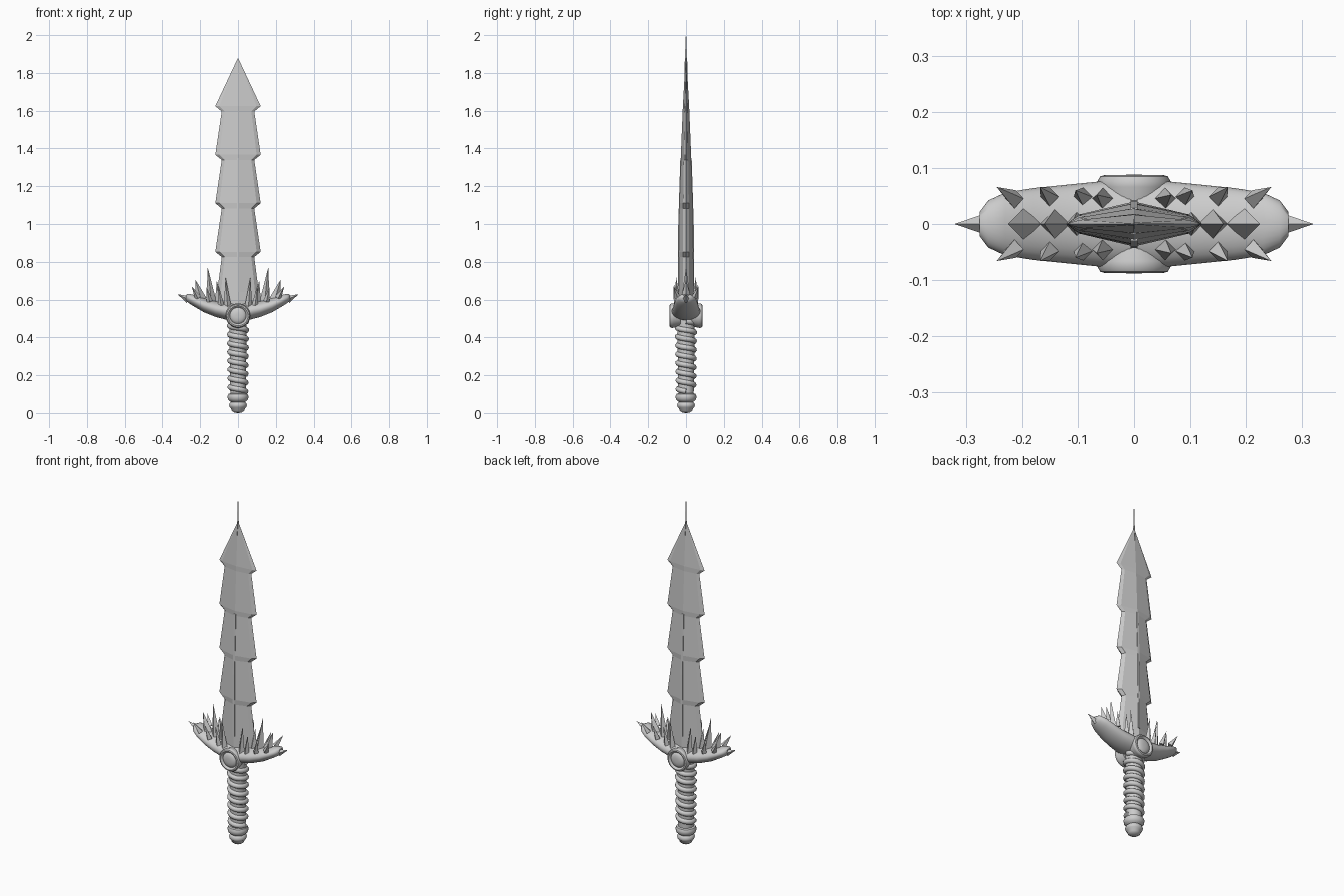
import bpy, bmesh, math
from mathutils import Vector

if "Cube" in bpy.data.objects:
    bpy.data.objects.remove(bpy.data.objects["Cube"], do_unlink=True)

steel = bpy.data.materials.new("grey steel")
steel.use_nodes = True
GREY = (0.6, 0.6, 0.6, 1)
steel.diffuse_color = GREY
steel.node_tree.nodes["Principled BSDF"].inputs["Base Color"].default_value = GREY


def finish(name, bm, smooth=None):
    bmesh.ops.recalc_face_normals(bm, faces=bm.faces)
    mesh = bpy.data.meshes.new(name)
    bm.to_mesh(mesh)
    bm.free()
    mesh.materials.append(steel)
    obj = bpy.data.objects.new(name, mesh)
    bpy.context.collection.objects.link(obj)
    if smooth:
        bpy.ops.object.select_all(action='DESELECT')
        obj.select_set(True)
        bpy.context.view_layer.objects.active = obj
        bpy.ops.object.shade_smooth_by_angle(angle=math.radians(smooth))
    return obj


def loft(name, rings, smooth=None):
    """Skin a list of closed rings and cap both ends."""
    bm = bmesh.new()
    loops = [[bm.verts.new(p) for p in ring] for ring in rings]
    n = len(loops[0])
    for a, b in zip(loops, loops[1:]):
        for i in range(n):
            j = (i + 1) % n
            bm.faces.new((a[i], a[j], b[j], b[i]))
    bm.faces.new(loops[0])
    bm.faces.new(loops[-1])
    return finish(name, bm, smooth)


def lathe(name, profile, place, sides=32, smooth=40):
    """Revolve (radius, height) pairs; place maps the local point to the model."""
    angles = [math.tau * i / sides for i in range(sides)]
    return loft(name, [[place(r * math.cos(a), r * math.sin(a), h) for a in angles]
                       for r, h in profile], smooth)


def spike(name, base, tip, radius):
    """Four-sided pyramid leaning from base to tip."""
    base, tip = Vector(base), Vector(tip)
    turn = Vector((0, 0, 1)).rotation_difference(tip - base)
    bm = bmesh.new()
    ring = [bm.verts.new(base + turn @ Vector(d) * radius)
            for d in ((1, 0, 0), (0, 1, 0), (-1, 0, 0), (0, -1, 0))]
    top = bm.verts.new(tip)
    bm.faces.new(ring)
    for i in range(4):
        bm.faces.new((ring[i], ring[(i + 1) % 4], top))
    return finish(name, bm)


# Blade: stepped outline with a diamond section and bevelled edges
outline = [(0.55, 0.115), (0.64, 0.11)]
for step in range(4):
    z = 0.825 + 0.257 * step
    outline += [(z, 0.086), (z + 0.028, 0.12)]
outline.append((1.878, 0.001))


def blade_ring(z, w):
    t = 0.04 * min(1, (1.9 - z) / 0.9) ** 0.75
    inner, bevel = w * 0.82, t * 0.42
    return [(w, 0, z), (inner, bevel, z), (0, t, z), (-inner, bevel, z),
            (-w, 0, z), (-inner, -bevel, z), (0, -t, z), (inner, -bevel, z)]


loft("blade", [blade_ring(z, w) for z, w in outline])

# Central ridges on both faces and the thin needle at the point
for side, label in ((-1, "front"), (1, "back")):
    loft("blade_ridge_" + label,
         [[(sx * 0.006, side * y, z) for sx, y in
           ((-1, 0.02), (1, 0.02), (1, depth), (-1, depth))]
          for z, depth in ((0.64, 0.043), (1.0, 0.041), (1.35, 0.030))])
loft("point_needle", [[(sx * 0.0008, sy * d, z) for sx, sy in
                       ((-1, -1), (1, -1), (1, 1), (-1, 1))]
                      for z, d in ((1.80, 0.009), (1.90, 0.005), (2.0, 0.001))])

# Crossguard: upswept crescent lofted from elliptical sections
half = [(0, 0.535, 0.078, 0.046), (0.06, 0.538, 0.076, 0.045),
        (0.12, 0.550, 0.070, 0.041), (0.18, 0.570, 0.064, 0.037),
        (0.23, 0.593, 0.056, 0.031), (0.26, 0.606, 0.042, 0.025),
        (0.275, 0.610, 0.022, 0.014)]
sections = [(-x, z, ry, rz) for x, z, ry, rz in half[:0:-1]] + half
SIDES = 28
loft("crossguard", [[(x, ry * math.cos(math.tau * i / SIDES),
                      z + rz * math.sin(math.tau * i / SIDES)) for i in range(SIDES)]
                    for x, z, ry, rz in sections], 50)

# Spikes along the crossguard: base x, y, z, tip x, y, z, radius
center_row = [((0.10, 0, 0.57), (0.112, 0, 0.70), 0.024),
              ((0.14, 0, 0.58), (0.16, 0, 0.77), 0.028),
              ((0.195, 0, 0.60), (0.225, 0, 0.705), 0.030),
              ((0.262, 0, 0.60), (0.32, 0, 0.628), 0.020)]
side_row = [((0.055, 0.045, 0.56), (0.066, 0.052, 0.72), 0.020),
            ((0.09, 0.048, 0.57), (0.104, 0.060, 0.68), 0.017),
            ((0.15, 0.048, 0.59), (0.168, 0.066, 0.67), 0.017),
            ((0.212, 0.044, 0.61), (0.245, 0.066, 0.67), 0.017)]
for sx, side in ((1, "left"), (-1, "right")):
    for i, (base, tip, r) in enumerate(center_row):
        spike(f"{side}_center_spike_{i + 1}", (sx * base[0], 0, base[2]),
              (sx * tip[0], 0, tip[2]), r)
    for sy, face in ((-1, "front"), (1, "back")):
        for i, (base, tip, r) in enumerate(side_row):
            spike(f"{side}_{face}_spike_{i + 1}", (sx * base[0], sy * base[1], base[2]),
                  (sx * tip[0], sy * tip[1], tip[2]), r)

# Round bosses with a raised rim and a domed centre
boss = [(0.055, 0.03), (0.064, 0.066), (0.065, 0.076), (0.060, 0.085), (0.053, 0.087),
        (0.046, 0.082), (0.043, 0.076), (0.040, 0.080), (0.028, 0.086), (0.012, 0.088),
        (0.001, 0.088)]
for s, face in ((-1, "front"), (1, "back")):
    lathe("boss_" + face, boss, lambda a, b, h, s=s: (a, s * h, 0.515 + b))

# Grip core
lathe("grip_core", [(0.040, 0.07), (0.043, 0.2), (0.044, 0.35), (0.046, 0.52)],
      lambda a, b, h: (a, b, h), 24)

# Cord wound around the grip
TURNS, STEPS = 8, 28
cord = bpy.data.curves.new("grip_cord", 'CURVE')
cord.dimensions = '3D'
cord.bevel_depth = 0.0145
cord.bevel_resolution = 2
cord.use_fill_caps = True
path = cord.splines.new('POLY')
path.points.add(TURNS * STEPS)
for i, point in enumerate(path.points):
    a = -math.tau * i / STEPS
    r = 0.041 + 0.004 * i / (TURNS * STEPS)
    point.co = (r * math.cos(a), r * math.sin(a), 0.115 + 0.37 * i / (TURNS * STEPS), 1)
path.use_smooth = True
cord.materials.append(steel)
bpy.context.collection.objects.link(bpy.data.objects.new("grip_cord", cord))

# Pommel: collar, groove, ring and rounded cap
lathe("pommel", [(0.004, 0), (0.020, 0.003), (0.033, 0.012), (0.037, 0.025), (0.044, 0.031),
                 (0.047, 0.042), (0.043, 0.053), (0.037, 0.058), (0.045, 0.064),
                 (0.054, 0.074), (0.055, 0.090), (0.050, 0.101), (0.038, 0.106)],
      lambda a, b, h: (a, b, h))
